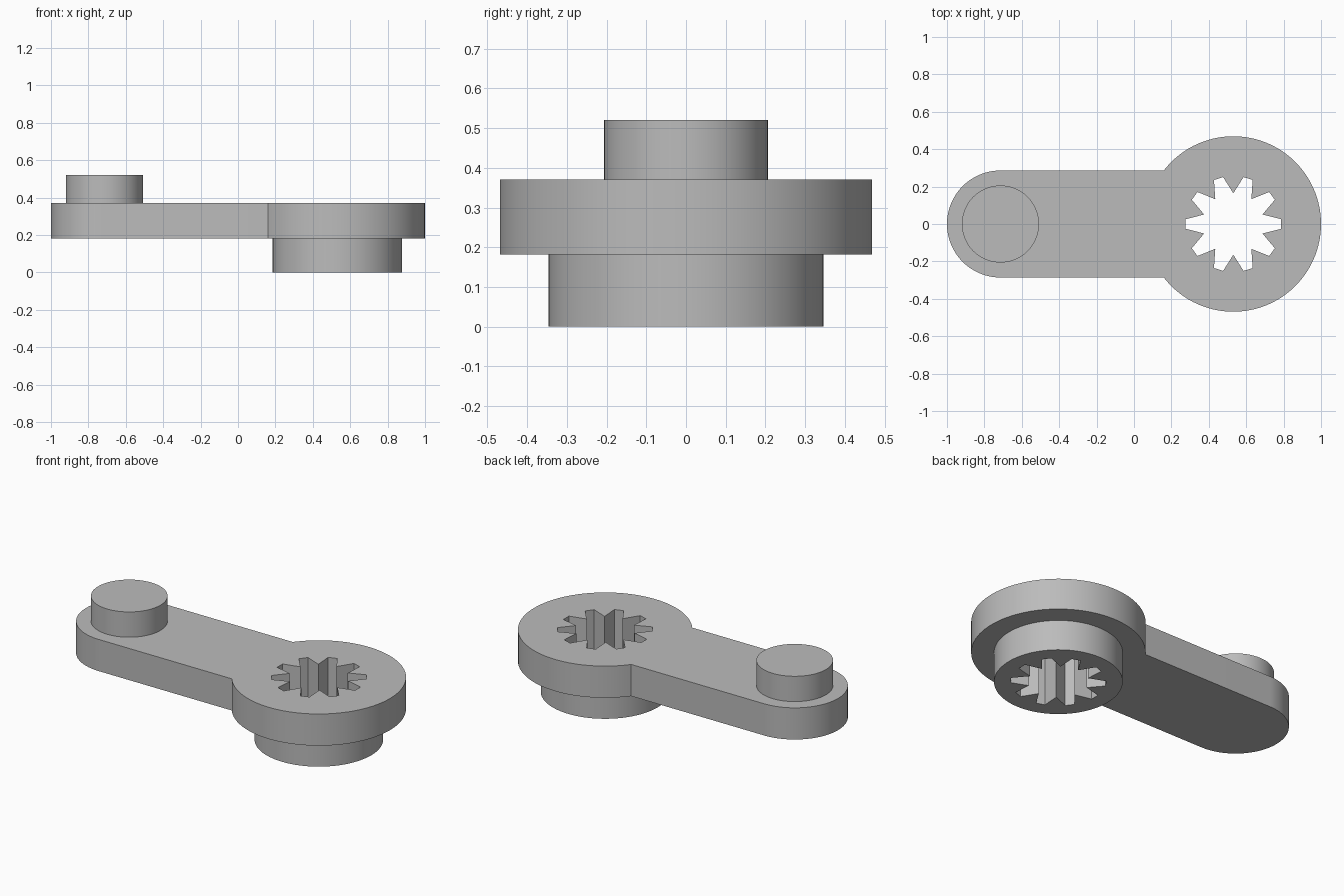
import bpy, bmesh
from math import pi, sin, cos, asin

default = bpy.data.objects.get("Cube")
if default:
    bpy.data.objects.remove(default, do_unlink=True)

# Levels and plan dimensions
Z_HUB, Z_PLATE, Z_POST = 0.182, 0.37, 0.52
RING_X, RING_R, HUB_R = 0.531, 0.469, 0.346
ARM_X, ARM_R, POST_R = -0.714, 0.286, 0.206
SOCKET_OUT, SOCKET_IN, SLOTS = 0.257, 0.164, 10

grey = bpy.data.materials.new("grey")
grey.use_nodes = True
colour = (0.5, 0.5, 0.5, 1)
grey.diffuse_color = colour
grey.node_tree.nodes["Principled BSDF"].inputs["Base Color"].default_value = colour


def arc(cx, r, start, end, n):
    return [(cx + r * cos(start + (end - start) * i / n),
             r * sin(start + (end - start) * i / n)) for i in range(n + 1)]


def circle(cx, r, n=96):
    return arc(cx, r, 0, 2 * pi, n)[:-1]


def star_socket():
    pts = []
    step = 2 * pi / SLOTS
    for k in range(SLOTS):
        a = k * step
        for r, t in ((SOCKET_OUT, a - 0.1), (SOCKET_OUT, a + 0.1),
                     (SOCKET_IN, a + step / 2)):
            pts.append((RING_X + r * cos(t), r * sin(t)))
    return pts


def extrude_outline(name, loops, z0, z1):
    """Solid from closed outlines; later loops cut holes in the first."""
    curve = bpy.data.curves.new(name, 'CURVE')
    curve.dimensions = '2D'
    curve.fill_mode = 'BOTH'
    curve.extrude = (z1 - z0) / 2
    for loop in loops:
        spline = curve.splines.new('POLY')
        spline.points.add(len(loop) - 1)
        for p, (x, y) in zip(spline.points, loop):
            p.co = (x, y, 0, 1)
        spline.use_cyclic_u = True
    temp = bpy.data.objects.new(name + "_outline", curve)
    bpy.context.collection.objects.link(temp)
    bpy.context.view_layer.update()
    graph = bpy.context.evaluated_depsgraph_get()
    mesh = bpy.data.meshes.new_from_object(temp.evaluated_get(graph))
    bpy.data.objects.remove(temp, do_unlink=True)

    bm = bmesh.new()
    bm.from_mesh(mesh)
    bmesh.ops.remove_doubles(bm, verts=bm.verts, dist=1e-5)
    bmesh.ops.recalc_face_normals(bm, faces=bm.faces)
    bmesh.ops.translate(bm, verts=bm.verts, vec=(0, 0, (z0 + z1) / 2))
    bm.to_mesh(mesh)
    bm.free()
    mesh.name = name
    mesh.materials.clear()
    mesh.materials.append(grey)

    obj = bpy.data.objects.new(name, mesh)
    bpy.context.collection.objects.link(obj)
    bpy.ops.object.select_all(action='DESELECT')
    obj.select_set(True)
    bpy.context.view_layer.objects.active = obj
    bpy.ops.object.shade_smooth_by_angle(angle=pi / 9)
    return obj


# Lever plate: round ring end joined to a narrower round-ended arm
join = pi - asin(ARM_R / RING_R)
plate = arc(RING_X, RING_R, -join, join, 80) + arc(ARM_X, ARM_R, pi / 2, 3 * pi / 2, 48)
extrude_outline("lever_plate", [plate, star_socket()], Z_HUB, Z_PLATE)

# Hub below the ring, with the same toothed socket through it
extrude_outline("socket_hub", [circle(RING_X, HUB_R), star_socket()], 0, Z_HUB)

# Round post on top of the arm end
extrude_outline("arm_post", [circle(ARM_X, POST_R)], Z_PLATE, Z_POST)
